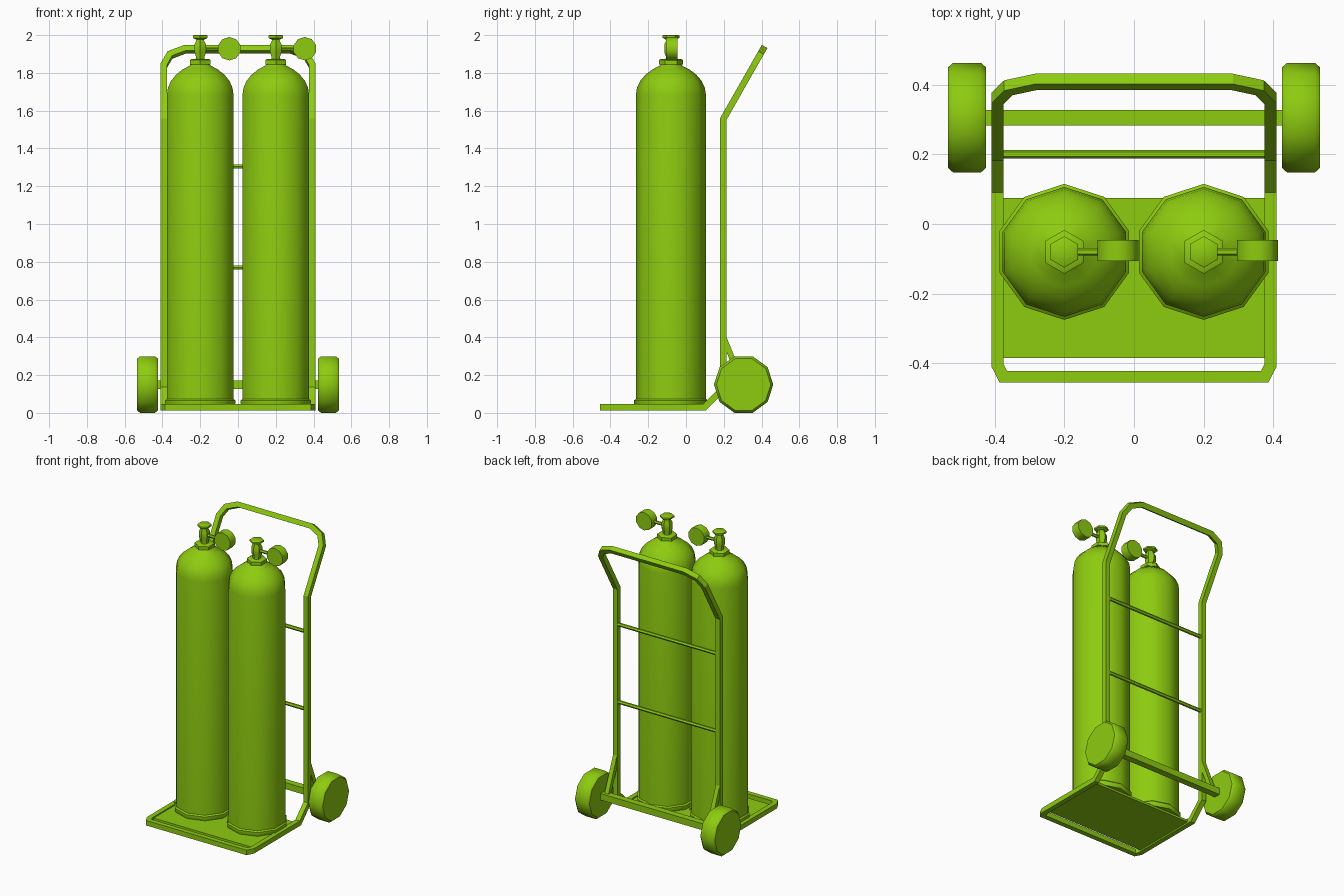
import bpy, bmesh
from math import pi, sin, cos, radians
from mathutils import Vector, Matrix

if "Cube" in bpy.data.objects:
    bpy.data.objects.remove(bpy.data.objects["Cube"])

green = bpy.data.materials.new("lime_paint")
green.diffuse_color = (0.27, 0.60, 0.005, 1)
green.use_nodes = True
green.node_tree.nodes["Principled BSDF"].inputs["Base Color"].default_value = green.diffuse_color


def finish(name, bm, smooth=False):
    bmesh.ops.recalc_face_normals(bm, faces=bm.faces)
    me = bpy.data.meshes.new(name)
    bm.to_mesh(me)
    bm.free()
    me.materials.append(green)
    ob = bpy.data.objects.new(name, me)
    bpy.context.collection.objects.link(ob)
    if smooth:
        bpy.ops.object.select_all(action='DESELECT')
        ob.select_set(True)
        bpy.context.view_layer.objects.active = ob
        bpy.ops.object.shade_smooth_by_angle(angle=radians(40))
    return ob


def lathe(name, profile, sides, loc, rot=Matrix(), smooth=True):
    """Spin (radius, height) points round local z, capped at both ends."""
    bm = bmesh.new()
    rings = []
    for r, h in profile:
        angles = [pi / 2 + 2 * pi * i / sides for i in range(sides)]
        rings.append([bm.verts.new((r * cos(a), r * sin(a), h)) for a in angles])
    for a, b in zip(rings, rings[1:]):
        for i in range(sides):
            j = (i + 1) % sides
            bm.faces.new((a[i], a[j], b[j], b[i]))
    bm.faces.new(rings[0])
    bm.faces.new(rings[-1])
    bm.transform(Matrix.Translation(loc) @ rot)
    return finish(name, bm, smooth)


def box(name, center, size, rot=Matrix()):
    bm = bmesh.new()
    bmesh.ops.create_cube(bm, size=1)
    bm.transform(Matrix.Translation(center) @ rot @ Matrix.Diagonal((*size, 1)))
    return finish(name, bm)


def square_tube(name, path, half):
    """Mitred square tube along a half path from x=0 to x=0, then mirrored."""
    pts = [Vector(p) for p in path]
    dirs = [(b - a).normalized() for a, b in zip(pts, pts[1:])]
    bm = bmesh.new()
    ring = [pts[0] + Vector((0, y * half, z * half))
            for y, z in ((-1, -1), (1, -1), (1, 1), (-1, 1))]
    prev = [bm.verts.new(p) for p in ring]
    for i, d in enumerate(dirs):
        n = d + dirs[i + 1] if i + 1 < len(dirs) else d
        ring = [p + d * ((pts[i + 1] - p).dot(n) / d.dot(n)) for p in ring]
        cur = [bm.verts.new(p) for p in ring]
        for k in range(4):
            m = (k + 1) % 4
            bm.faces.new((prev[k], prev[m], cur[m], cur[k]))
        prev = cur
    ob = finish(name, bm)
    ob.modifiers.new("mirror", 'MIRROR')
    return ob


ROT_X = Matrix.Rotation(pi / 2, 4, 'Y')   # local z to world x
ROT_Y = Matrix.Rotation(pi / 2, 4, 'X')   # local z to world -y

# Trolley frame: toe loop, uprights and swept-back handle
X, Y, Z = 0.392, 0.197, 0.029


def lean(x, z):
    return (x, Y + 0.57 * (z - 1.555), z)


square_tube("trolley_frame", [
    (0, -0.438, Z), (0.375, -0.438, Z), (X, -0.405, Z), (X, 0.097, Z),
    (X, Y, 0.13), (X, Y, 1.555), lean(X, 1.84), lean(0.36, 1.895),
    lean(0.28, 1.925), lean(0, 1.925)], 0.017)

# Toe plate
box("toe_plate", (0, -0.155, 0.03), (0.752, 0.46, 0.016))

# Rear crossbars
for i, z in enumerate((0.77, 1.305)):
    lathe(f"crossbar_{i}", [(0.0125, -0.38), (0.0125, 0.38)], 6, (0, 0.2, z), ROT_X)

# Axle, wheels and braces
AY, AZ = 0.305, 0.15
box("axle", (0, AY, AZ), (0.88, 0.045, 0.045))
wheel = [(0.144, -0.055), (0.157, -0.04), (0.157, 0.04), (0.144, 0.055)]
for side, s in (("left", -1), ("right", 1)):
    lathe(f"{side}_wheel", wheel, 10, (s * 0.479, AY, AZ), ROT_X)
    a, b = Vector((s * X, 0.197, 0.405)), Vector((s * X, 0.298, 0.155))
    box(f"{side}_axle_brace", (a + b) / 2, (0.03, 0.03, (b - a).length),
        (b - a).to_track_quat('Z', 'X').to_matrix().to_4x4())

# Gas cylinders with valves and gauges
tank = [(0.19, 0.036), (0.195, 0.05), (0.195, 0.066), (0.186, 0.074),
        (0.186, 1.68), (0.180, 1.72), (0.163, 1.757), (0.135, 1.79),
        (0.10, 1.817), (0.06, 1.838), (0.05, 1.85)]
collar = [(0.063, 1.845), (0.063, 1.868), (0.054, 1.873)]
valve = [(0.028, 1.87), (0.026, 1.885), (0.035, 1.91), (0.035, 1.95),
         (0.022, 1.975), (0.022, 1.985)]
knob = [(0.03, 1.978), (0.045, 1.986), (0.045, 1.997), (0.04, 2.0)]
for side, s in (("left", -1), ("right", 1)):
    x, y = s * 0.2, -0.08
    lathe(f"{side}_gas_cylinder", tank, 10, (x, y, 0))
    lathe(f"{side}_collar", collar, 6, (x, y, 0))
    lathe(f"{side}_valve", valve, 6, (x, y, 0))
    lathe(f"{side}_knob", knob, 6, (x, y, 0))
    lathe(f"{side}_gauge_stem", [(0.011, 0), (0.011, 0.11)], 6, (x, y, 1.928), ROT_X)
    lathe(f"{side}_gauge", [(0.062, -0.03), (0.062, 0.03)], 10,
          (x + 0.154, y + 0.004, 1.928), ROT_Y)
